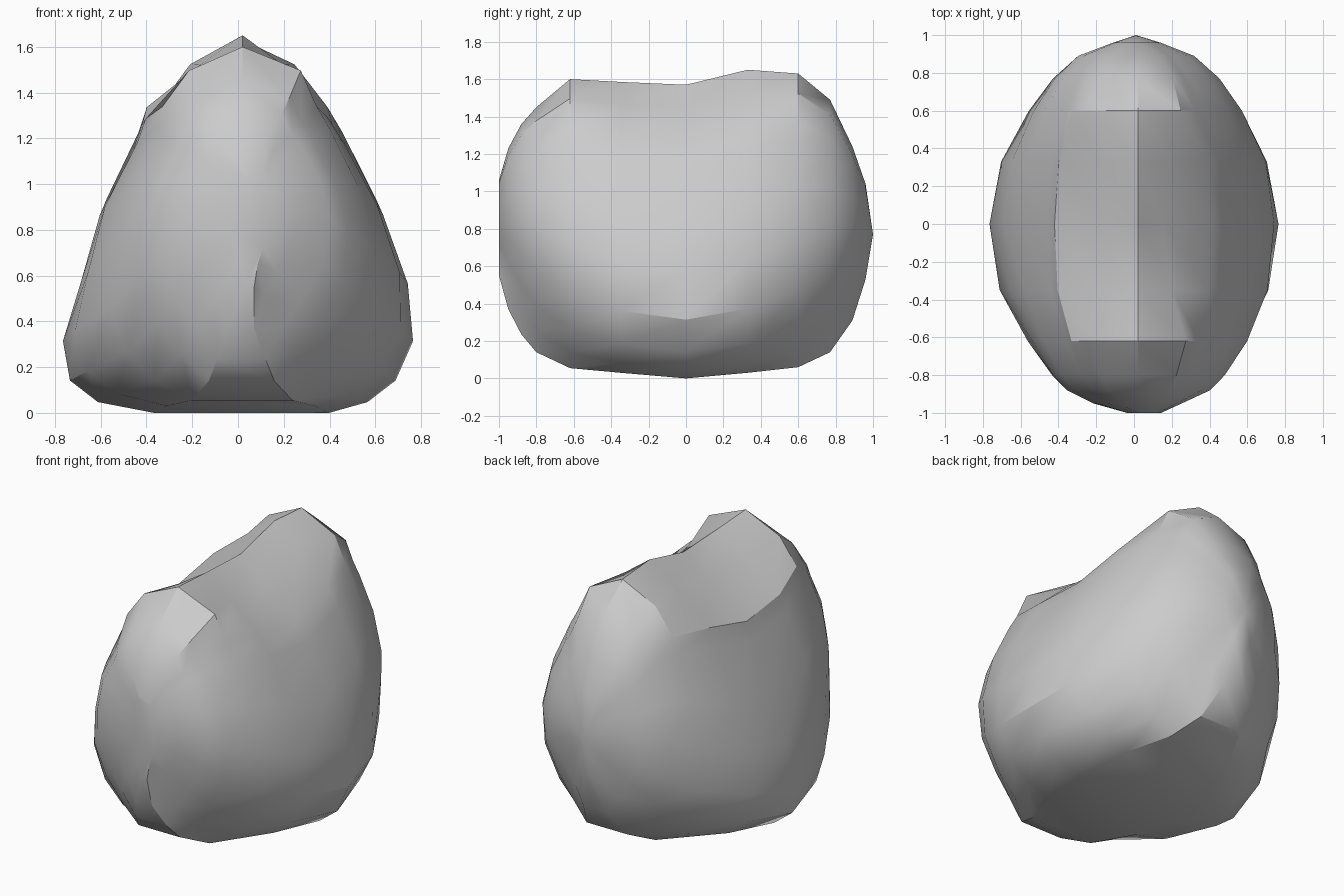
import bpy, bmesh

if "Cube" in bpy.data.objects:
    bpy.data.objects.remove(bpy.data.objects["Cube"])

# Rock cross-section: (height fraction, left, right) as share of half-width
section = [(0, -.48, .52), (.03, -.80, .74), (.09, -.96, .90), (.20, -1, 1),
           (.36, -.90, .97), (.55, -.79, .83), (.73, -.60, .63),
           (.80, -.55, .54), (.92, -.28, .33)]
APEX = .02

# Stations front to back: (y, half-width, x offset, bottom, top)
stations = [(-1.0, .10, .05, .55, 1.06), (-.95, .26, .01, .37, 1.23),
            (-.88, .42, .01, .235, 1.36), (-.80, .50, .01, .14, 1.45),
            (-.62, .62, .01, .055, 1.60), (-.35, .735, 0, .03, 1.585),
            (0, .765, 0, 0, 1.57), (.33, .725, 0, .03, 1.65),
            (.60, .60, 0, .06, 1.63), (.77, .48, 0, .14, 1.49),
            (.89, .34, 0, .31, 1.24), (.96, .14, .01, .53, 1.04)]


def spread(y, f):
    """Narrow the base toward the ends and the shoulder at the saddle."""
    if f > .9:
        return min(1.3, .6 + 1.8 * y * y)
    return 1 - .6 * abs(y) ** 1.5 * (1 - f) ** 6


bm = bmesh.new()
rings = []
for y, w, dx, z0, z1 in stations:
    h = z1 - z0
    p = 1 - .55 * abs(y) ** 2.5        # widest level rises toward the ends
    pts = [(r * w * spread(y, f), f) for f, l, r in section] + [(APEX, 1)]
    pts += [(l * w * spread(y, f), f) for f, l, r in reversed(section)]
    rings.append([bm.verts.new((x + dx * (f < 1), y, z0 + f ** p * h)) for x, f in pts])

# Skin between neighbouring stations
for a, b in zip(rings, rings[1:]):
    n = len(a)
    for i in range(n):
        j = (i + 1) % n
        bm.faces.new((a[i], a[j], b[j], b[i]))

# Flat front end, pointed back end
bm.faces.new(rings[0])
tip = bm.verts.new((.01, 1, .77))
last = rings[-1]
for i in range(len(last)):
    bm.faces.new((last[i], last[(i + 1) % len(last)], tip))

bmesh.ops.recalc_face_normals(bm, faces=bm.faces)
mesh = bpy.data.meshes.new("rock")
bm.to_mesh(mesh)
bm.free()
rock = bpy.data.objects.new("rock", mesh)
bpy.context.collection.objects.link(rock)

# Smooth faces with crisp ridges
bpy.context.view_layer.objects.active = rock
rock.select_set(True)
bpy.ops.object.shade_smooth_by_angle(angle=.5)
